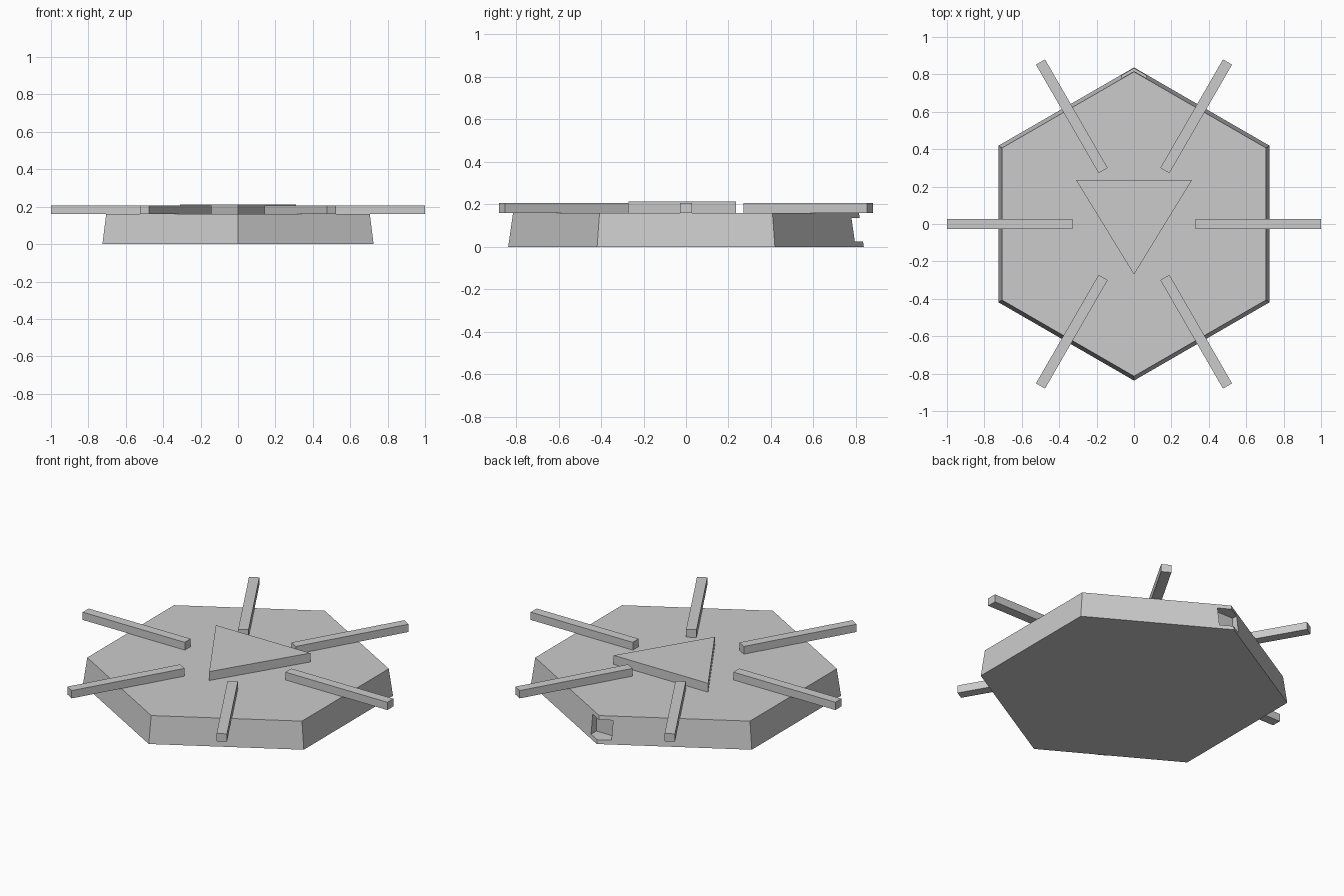
import bpy
import bmesh
from math import cos, sin, pi, radians

cube = bpy.data.objects.get("Cube")
if cube:
    bpy.data.objects.remove(cube, do_unlink=True)

grey = bpy.data.materials.new("plain grey")
colour = (0.6, 0.6, 0.6, 1)
grey.use_nodes = True
grey.diffuse_color = colour
grey.node_tree.nodes["Principled BSDF"].inputs["Base Color"].default_value = colour


def prism(name, lower, upper, z0, z1):
    """Solid between two matching outlines, listed counter-clockwise."""
    bm = bmesh.new()
    a = [bm.verts.new((x, y, z0)) for x, y in lower]
    b = [bm.verts.new((x, y, z1)) for x, y in upper]
    bm.faces.new(a[::-1])
    bm.faces.new(b)
    n = len(a)
    for i in range(n):
        j = (i + 1) % n
        bm.faces.new((a[i], a[j], b[j], b[i]))
    mesh = bpy.data.meshes.new(name)
    bm.to_mesh(mesh)
    bm.free()
    mesh.materials.append(grey)
    obj = bpy.data.objects.new(name, mesh)
    bpy.context.collection.objects.link(obj)
    return obj


def hexagon(r):
    return [(r * cos(pi / 6 + i * pi / 3), r * sin(pi / 6 + i * pi / 3)) for i in range(6)]


def rectangle(x0, x1, y0, y1):
    return [(x0, y0), (x1, y0), (x1, y1), (x0, y1)]


# Tapered six-sided base
base = prism("base", hexagon(0.837), hexagon(0.814), 0, 0.16)

# Socket cut into the back corner
opening = rectangle(-0.067, 0.067, 0.745, 0.95)
cutter = prism("socket_cutter", opening, opening, 0.024, 0.136)
cutter.hide_render = True
cutter.hide_viewport = True
cutter.display_type = 'WIRE'
cut = base.modifiers.new("socket", 'BOOLEAN')
cut.operation = 'DIFFERENCE'
cut.solver = 'EXACT'
cut.object = cutter

# Raised triangle in the middle
triangle = [(-0.31, 0.235), (0, -0.27), (0.31, 0.235)]
prism("centre_triangle", triangle, triangle, 0.16, 0.213)

# Six radial bars overhanging the rim
bar = rectangle(0.33, 1.0, -0.028, 0.028)
for i in range(6):
    spoke = prism(f"bar_{i + 1}", bar, bar, 0.16, 0.206)
    spoke.rotation_euler.z = radians(60 * i)
